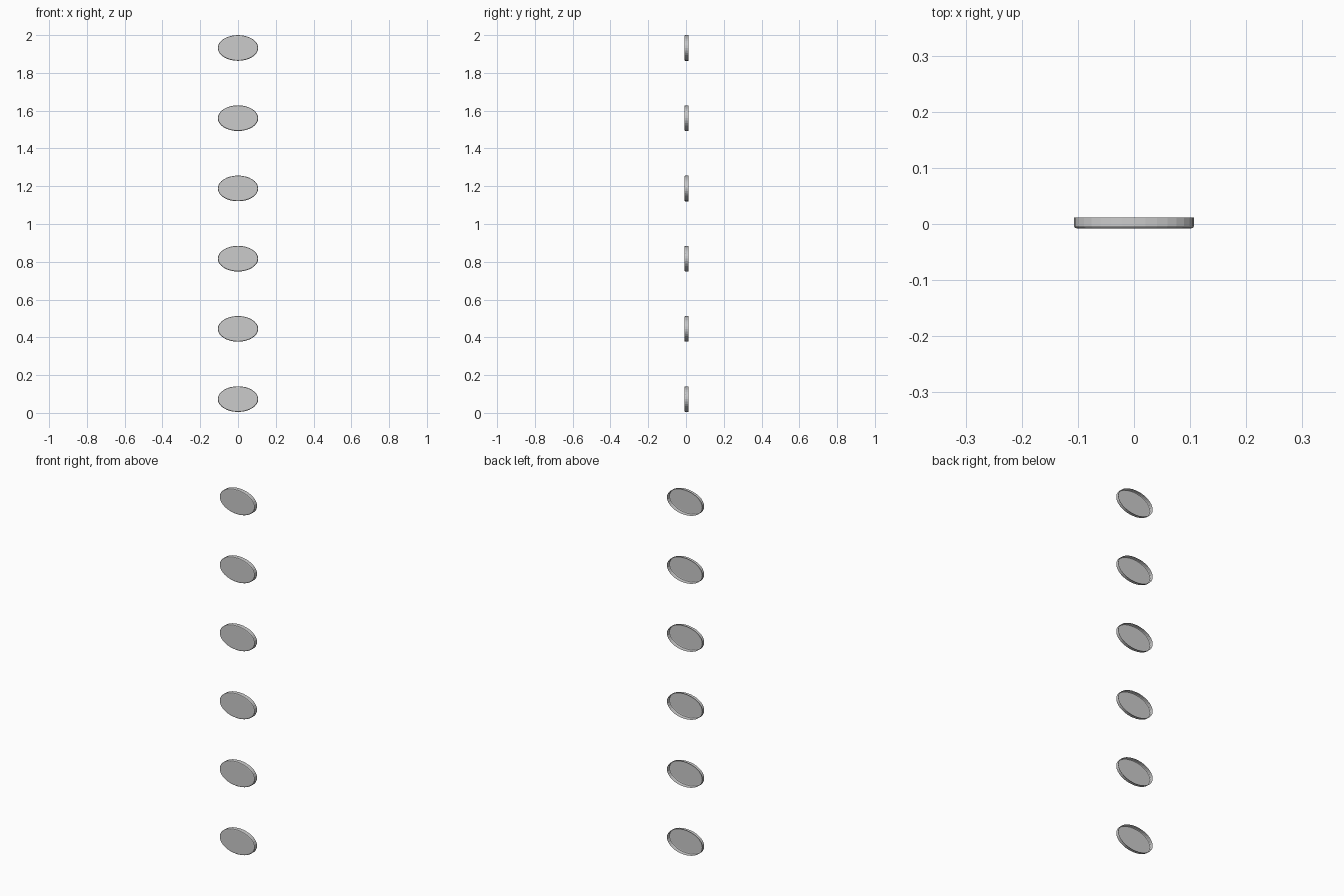
import bpy
import bmesh
from math import cos, sin, tau

cube = bpy.data.objects.get("Cube")
if cube:
    bpy.data.objects.remove(cube, do_unlink=True)

SIDES = 32
RX, RZ = 0.107, 0.068
COUNT, FIRST, STEP = 6, 0.073, 0.3718

# Inset and depth of each ring, from the front face round to the open back
PROFILE = [(0.006, -0.008), (0.002, -0.007), (0, -0.004), (0, 0.012)]


def oval_cap(name):
    """Shallow oval cap: flat front, softened front edge, open back."""
    bm = bmesh.new()
    rings = []
    for inset, y in PROFILE:
        rings.append([
            bm.verts.new(((RX - inset) * cos(tau * i / SIDES), y,
                          (RZ - inset) * sin(tau * i / SIDES)))
            for i in range(SIDES)])
    bm.faces.new(rings[0])
    for a, b in zip(rings, rings[1:]):
        for i in range(SIDES):
            j = (i + 1) % SIDES
            bm.faces.new((a[i], b[i], b[j], a[j]))
    bmesh.ops.recalc_face_normals(bm, faces=bm.faces)
    mesh = bpy.data.meshes.new(name)
    bm.to_mesh(mesh)
    bm.free()
    return mesh


# Column of identical buttons
button_mesh = oval_cap("oval_button")
for n in range(COUNT):
    button = bpy.data.objects.new(f"oval_button_{n + 1}", button_mesh)
    button.location.z = FIRST + n * STEP
    bpy.context.collection.objects.link(button)
